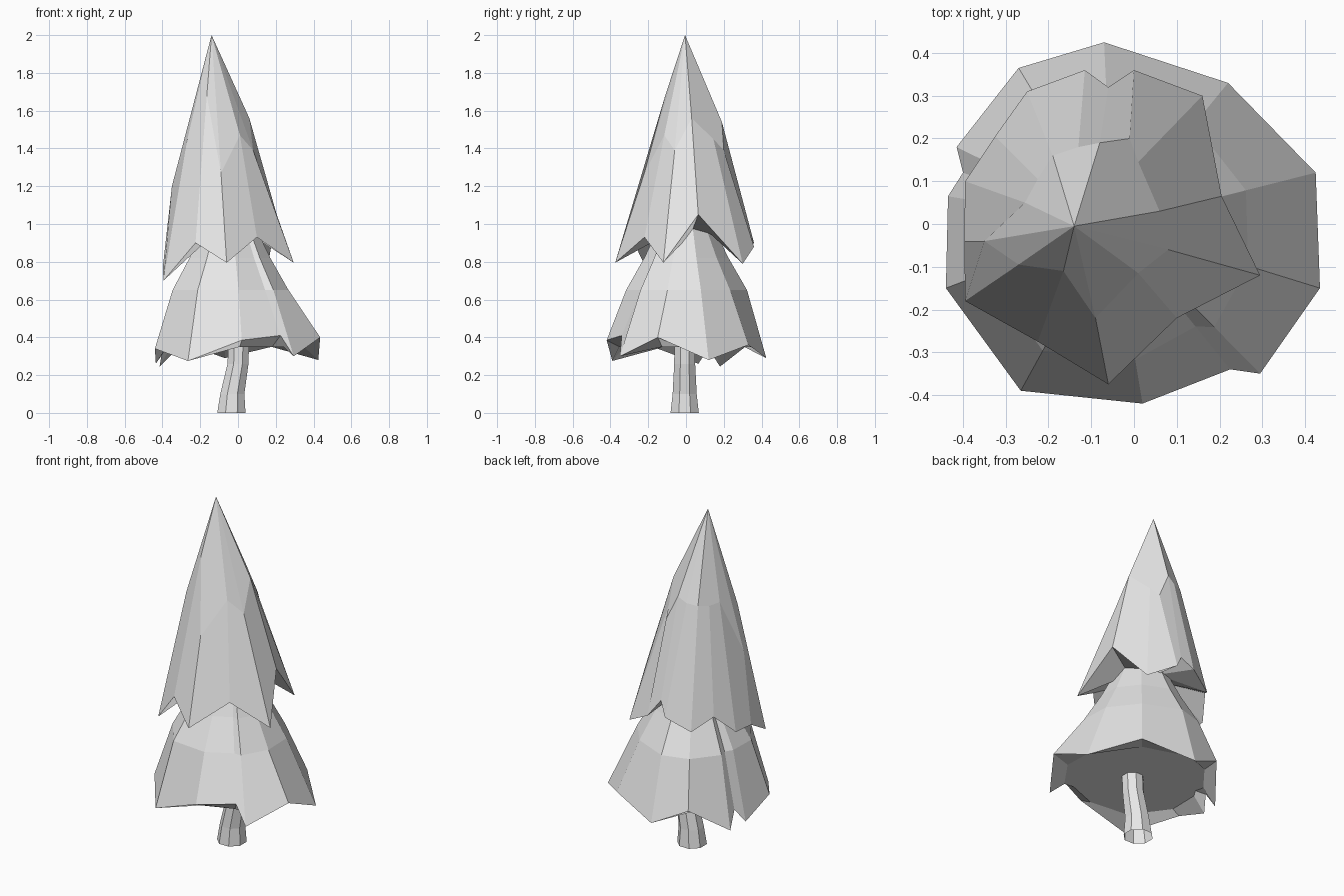
import bpy
import bmesh
import math
from mathutils import Vector

default_cube = bpy.data.objects.get("Cube")
if default_cube:
    bpy.data.objects.remove(default_cube, do_unlink=True)

# Single plain material
grey = bpy.data.materials.new("plain grey")
grey.use_nodes = True
grey.diffuse_color = (0.8, 0.8, 0.8, 1)
grey.node_tree.nodes["Principled BSDF"].inputs["Base Color"].default_value = grey.diffuse_color


def loft(name, rings, peak=None, base=True):
    """Skin a list of equal-length point rings, ending in a cap or a peak point."""
    bm = bmesh.new()
    loops = [[bm.verts.new(point) for point in ring] for ring in rings]
    count = len(loops[0])
    for lower, upper in zip(loops, loops[1:]):
        for i in range(count):
            j = (i + 1) % count
            bm.faces.new((lower[i], lower[j], upper[j], upper[i]))
    if base:
        bm.faces.new(loops[0])
    if peak:
        top = bm.verts.new(peak)
        for i in range(count):
            bm.faces.new((loops[-1][i], loops[-1][(i + 1) % count], top))
    else:
        bm.faces.new(loops[-1])
    bmesh.ops.recalc_face_normals(bm, faces=bm.faces)
    mesh = bpy.data.meshes.new(name)
    bm.to_mesh(mesh)
    bm.free()
    mesh.materials.append(grey)
    part = bpy.data.objects.new(name, mesh)
    bpy.context.collection.objects.link(part)


def scaled_ring(rim, axis_x, scale, height, slim=0):
    """Copy the rim towards a vertical axis at one height, slimmer on the left side."""
    ring = []
    for p in rim:
        size = scale * (1 - slim * max(p.x, 0))
        ring.append((axis_x + (p.x - axis_x) * size, p.y * size, height))
    return ring


# Trunk: eight-sided, bending slightly as it rises, open at the foot
trunk_sections = [(-0.035, 0, 0.081), (-0.03, 0.1, 0.069), (0, 0.26, 0.06), (0.005, 0.4, 0.059)]
trunk_rings = []
for centre_x, height, radius in trunk_sections:
    angles = [math.tau * (i + 0.5) / 8 for i in range(8)]
    trunk_rings.append([(centre_x + radius * math.cos(a), radius * math.sin(a) - 0.007, height)
                        for a in angles])
loft("trunk", trunk_rings, base=False)

# Lower branches: jagged skirt with a flat underside
lower_rim = [Vector(p) for p in (
    (-0.07, 0.425, 0.29), (0.22, 0.33, 0.36), (0.425, 0.12, 0.28), (0.435, -0.15, 0.4),
    (0.295, -0.35, 0.3), (0.225, -0.34, 0.41), (0.02, -0.42, 0.385), (-0.265, -0.39, 0.275),
    (-0.44, -0.15, 0.34), (-0.435, 0.065, 0.26), (-0.4, 0.12, 0.34), (-0.415, 0.18, 0.245),
    (-0.27, 0.365, 0.39))]
axis_x = -0.05
lower_rings = [scaled_ring(lower_rim, axis_x, 0.84, 0.35), lower_rim]
for scale, height in ((0.76, 0.65), (0.53, 0.82), (0.3, 1.02)):
    lower_rings.append(scaled_ring(lower_rim, axis_x, scale, height, slim=0.32))
loft("lower_branches", lower_rings)

# Upper branches: leaning cone, each fold running from a rim point over a mid point to the peak
folds = [
    ((-0.25, 0.31, 0.83), (-0.19, 0.16, 1.5)),
    ((-0.115, 0.36, 0.9), (-0.13, 0.18, 1.51)),
    ((-0.06, 0.32, 0.97), (-0.08, 0.19, 1.54)),
    ((0, 0.36, 0.88), (-0.01, 0.2, 1.39)),
    ((0.16, 0.3, 0.79), (0.01, 0.145, 1.45)),
    ((0.205, 0.065, 1.05), (0.06, 0.03, 1.56)),
    ((0.295, -0.12, 0.795), (0.08, -0.06, 1.39)),
    ((0.1, -0.22, 0.93), (0.01, -0.115, 1.47)),
    ((-0.06, -0.375, 0.795), (-0.09, -0.22, 1.27)),
    ((-0.225, -0.275, 0.9), (-0.165, -0.11, 1.68)),
    ((-0.395, -0.18, 0.7), (-0.27, -0.095, 1.44)),
    ((-0.397, -0.04, 0.78), (-0.35, -0.04, 1.2)),
    ((-0.395, 0.1, 0.79), (-0.255, 0.05, 1.5)),
    ((-0.325, 0.205, 0.9), (-0.225, 0.105, 1.49)),
]
upper_rim = [Vector(rim) for rim, mid in folds]
upper_mid = [Vector(mid) for rim, mid in folds]
underside = scaled_ring(upper_rim, axis_x, 0.42, 0.95)
loft("upper_branches", [underside, upper_rim, upper_mid], peak=(-0.14, -0.005, 2))
